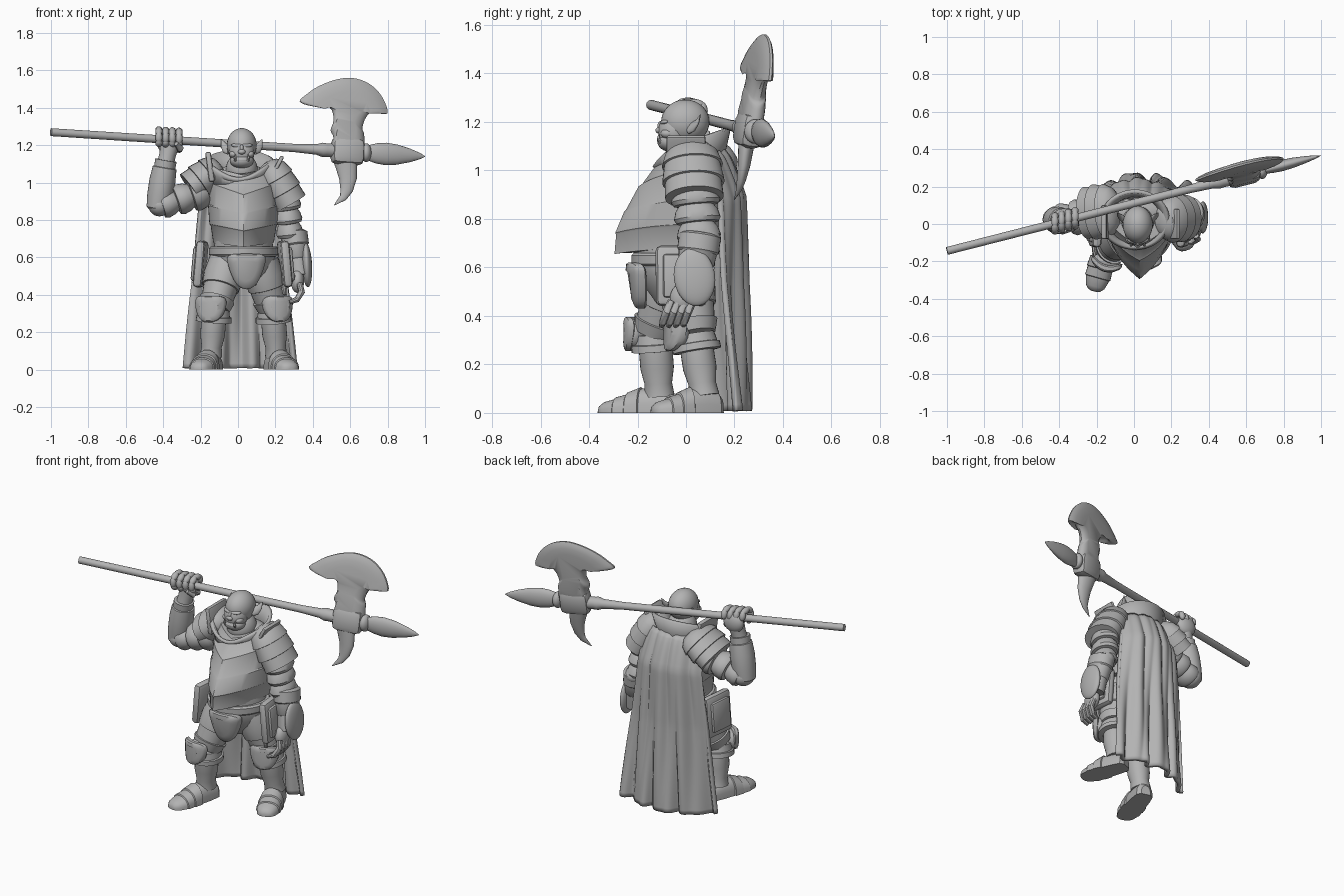
import bpy, bmesh
from math import sin, cos, pi, radians
from mathutils import Vector as V, Euler

if "Cube" in bpy.data.objects:
    bpy.data.objects.remove(bpy.data.objects["Cube"])

grey = bpy.data.materials.new("plain_grey")
grey.use_nodes = True
grey.diffuse_color = (0.45, 0.45, 0.45, 1)
grey.node_tree.nodes["Principled BSDF"].inputs["Base Color"].default_value = (0.45, 0.45, 0.45, 1)


def finish(name, bm, angle=35):
    bmesh.ops.recalc_face_normals(bm, faces=bm.faces[:])
    me = bpy.data.meshes.new(name)
    bm.to_mesh(me)
    bm.free()
    me.materials.append(grey)
    me.shade_smooth()
    me.set_sharp_from_angle(angle=radians(angle))
    ob = bpy.data.objects.new(name, me)
    bpy.context.collection.objects.link(ob)
    return ob


def loft(name, rings, caps=True, closed=True, angle=35):
    bm = bmesh.new()
    rows = [[bm.verts.new(p) for p in ring] for ring in rings]
    n = len(rows[0])
    for lo, hi in zip(rows, rows[1:]):
        for i in range(n if closed else n - 1):
            j = (i + 1) % n
            bm.faces.new((lo[i], lo[j], hi[j], hi[i]))
    if caps:
        bm.faces.new(rows[0])
        bm.faces.new(rows[-1])
    return finish(name, bm, angle)


def sweep(name, pts, radii, squash=1.0, n=20):
    """Round tube along points; squash scales its depth."""
    pts = [V(p) for p in pts]
    rings = []
    for i, (p, r) in enumerate(zip(pts, radii)):
        d = (pts[min(i + 1, len(pts) - 1)] - pts[max(i - 1, 0)]).normalized()
        side = V((0, 1, 0)).cross(d).normalized()
        deep = d.cross(side)
        rings.append([p + side * r * cos(2 * pi * k / n) + deep * r * squash * sin(2 * pi * k / n)
                      for k in range(n)])
    return loft(name, rings)


def limb(name, a, b, profile, squash=1.0):
    a, b = V(a), V(b)
    return sweep(name, [a.lerp(b, t) for t, _ in profile], [r for _, r in profile], squash, 28)


def bands(count, r0, r1, bulge=0.012):
    """Profile of overlapping rounded armour rings."""
    out = []
    for i in range(count):
        r = r0 + (r1 - r0) * i / max(count - 1, 1)
        for t, extra in ((0.02, -bulge), (0.3, 0.0), (0.75, bulge * 0.6), (0.98, 0.0)):
            out.append(((i + t) / count, r + extra))
    return out


def ball(name, loc, scale, rot=(0, 0, 0)):
    bm = bmesh.new()
    bmesh.ops.create_uvsphere(bm, u_segments=28, v_segments=16, radius=1)
    turn = Euler([radians(a) for a in rot]).to_matrix()
    for v in bm.verts:
        v.co = turn @ (v.co * V(scale)) + V(loc)
    return finish(name, bm, 80)


def box(name, loc, size, rot=(0, 0, 0), bevel=0.015):
    bm = bmesh.new()
    bmesh.ops.create_cube(bm, size=1)
    for v in bm.verts:
        v.co = v.co * V(size)
    bmesh.ops.bevel(bm, geom=bm.edges[:], offset=bevel, segments=2, affect='EDGES', profile=0.5)
    turn = Euler([radians(a) for a in rot]).to_matrix()
    for v in bm.verts:
        v.co = turn @ v.co + V(loc)
    return finish(name, bm)


def plate(name, outline, place, layers):
    """Flat shape with a rounded outline; layers give (scale, half thickness) from rim to middle."""
    pts, n = [V(p) for p in outline], len(outline)
    mid = sum(pts, V((0, 0))) / n
    curve = []
    for i in range(n):
        a, b, c, d = (pts[(i + k) % n] for k in (-1, 0, 1, 2))
        for t in (0, .25, .5, .75):
            curve.append(b + t * (c - a) / 2 + t * t * (a - 2.5 * b + 2 * c - d / 2)
                         + t ** 3 * (1.5 * (b - c) + (d - a) / 2))
    ring = lambda s, off: [place(*(mid + (p - mid) * s), off) for p in curve]
    return loft(name, [ring(s, -o) for s, o in reversed(layers)] + [ring(s, o) for s, o in layers])


def body_ring(z, cx, cy, rx, front, back, keel, rise, n=48):
    ring = []
    for k in range(n):
        s, c = sin(2 * pi * k / n), cos(2 * pi * k / n)
        y = -front * ((1 - keel) * c + keel * (1 - abs(s))) if c > 0 else -back * c
        ring.append(V((cx + rx * s, cy + y, z + rise * rx * abs(s))))
    return ring


# Breastplate with keel and chevron steps
rows = [(.655, .162, .325, .15), (.735, .176, .318, .2), (.742, .183, .322, .2), (.83, .19, .285, .25),
        (.837, .185, .278, .25), (.935, .186, .225, .35), (.942, .18, .212, .35), (1.04, .155, .14, .25)]
loft("breastplate", [body_ring(z, .03, .03, rx, f, .13, .38, k) for z, rx, f, k in rows])
ball("upper_back", (.02, .06, .98), (.19, .11, .12))

# Hips, belt and front guard
loft("hips", [body_ring(z, .03, -.02, rx, f, .12, .1, 0) for z, rx, f in
              ((.45, .1, .1), (.52, .155, .15), (.6, .17, .19), (.7, .15, .2))])
loft("belt", [body_ring(z, .03, -.02, r, r + .02, .14, .1, 0) for z, r in
              ((.605, .175), (.615, .185), (.65, .185), (.66, .175))])
guard = [(-.05, .61), (.045, .62), (.14, .61), (.14, .55), (.1, .46), (.045, .43), (-.01, .46), (-.05, .55)]
plate("groin_guard", guard, lambda x, z, o: V((x, -.2 - .2 * (z - .5) + 3 * (x - .045) ** 2 + o, z)),
      [(1, .015), (.92, .024), (.6, .032)])
for name, s, x in (("left", 1, .25), ("right", -1, -.2)):
    box(name + "_hip_plate", (x, -.02, .565), (.05, .21, .25), (0, -s * 5, s * 6), .022)
    box(name + "_hip_panel", (x + s * .025, -.02, .565), (.03, .15, .18), (0, -s * 5, s * 6), .012)

# Head and face
ball("skull", (.02, -.003, 1.2), (.08, .1, .092))
ball("face", (.02, -.05, 1.16), (.068, .065, .075))
ball("jaw", (.02, -.06, 1.118), (.064, .058, .042))
ball("brow", (.02, -.084, 1.2), (.058, .024, .013), (15, 0, 0))
ball("nose", (.02, -.106, 1.165), (.021, .02, .015))
ball("nose_bridge", (.02, -.1, 1.183), (.011, .018, .022))
ball("lower_lip", (.02, -.103, 1.122), (.036, .016, .011))
ball("neck", (.02, .01, 1.07), (.085, .09, .09))
for name, s in (("left", 1), ("right", -1)):
    x = lambda d: .02 + s * d
    ball(name + "_cheek", (x(.043), -.075, 1.152), (.024, .03, .02))
    sweep(name + "_ear", [(x(.065), .01, 1.17), (x(.082), .03, 1.18), (x(.097), .047, 1.2), (x(.108), .06, 1.23)],
          [.022, .026, .017, .003], .5)
    sweep(name + "_tusk", [(x(.032), -.104, 1.115), (x(.036), -.114, 1.132), (x(.034), -.112, 1.15)],
          [.009, .007, .002], n=10)

# Tall flared collar, lowered at the front
collar = []
for rx, ry, z, tilt in ((.135, .125, .99, 0), (.14, .125, 1.06, .5), (.168, .145, 1.125, 1)):
    collar.append([V((.005 + rx * sin(a), .02 - ry * cos(a),
                      z - tilt * (.05 * cos(a) + .045 * max(0, cos(a)) ** 4)))
                   for a in [2 * pi * k / 48 for k in range(48)]])
ob = loft("collar", collar, caps=False)
ob.modifiers.new("thickness", 'SOLIDIFY').thickness = 0.02

# Shoulder armour
dome = [(0, .02), (.04, .055), (.18, .083), (.4, .097), (.41, .09), (.6, .096), (.72, .099), (.73, .09), (1, .093)]
limb("left_pauldron", (.155, .02, 1.11), (.28, .035, .89), dome, 1.3)
limb("right_pauldron", (-.09, .075, 1.09), (-.255, .06, .97), dome, 1.5)
box("left_neck_guard", (.205, 0, 1.08), (.022, .16, .14), (0, 28, 0), .008)
box("right_neck_guard", (-.15, .01, 1.085), (.03, .18, .16), (0, -8, 0), .01)

# Lowered left arm
limb("left_upper_arm", (.25, .035, .93), (.28, .055, .71), bands(3, .074, .066), 1.25)
ball("left_elbow", (.295, .065, .715), (.062, .08, .055))
limb("left_bracer", (.298, .06, .74), (.33, .025, .5),
     [(0, .058), (.04, .072), (.3, .072), (.33, .066), (.6, .06), (.63, .055), (.9, .056), (1, .055), (1, .035)], 1.2)
ball("left_cuff_plate", (.368, .035, .56), (.028, .085, .12), (8, -3, 0))
ball("left_palm", (.318, -.01, .475), (.036, .056, .065), (-15, 0, 0))
for i in range(4):
    y = -.06 + .029 * i
    sweep("left_finger", [(.33, y, .46), (.34, y - .02, .415), (.315, y - .035, .375), (.275, y - .04, .36)],
          [.017, .018, .016, .011], n=10)
sweep("left_thumb", [(.3, -.04, .5), (.265, -.06, .47), (.245, -.075, .435), (.25, -.08, .4)],
      [.018, .018, .015, .009], n=10)

# Raised right arm
limb("right_upper_arm", (-.17, .05, .96), (-.41, .025, .875), bands(3, .087, .066), 1.15)
ball("right_elbow", (-.42, .025, .88), (.06, .07, .06))
limb("right_bracer", (-.432, .025, .85), (-.385, .015, 1.12),
     [(0, .045), (.05, .06), (.3, .068), (.6, .07), (.85, .064), (.86, .057), (1, .058)], 1.05)
limb("right_wrist", (-.39, .015, 1.09), (-.365, .03, 1.2), [(0, .046), (.5, .044), (1, .05)])


# Polearm shaft line, also used by the gripping hand
def shaft(x):
    return V((x, -.144 + .255 * (x + 1), 1.27 - .065 * (x + 1)))


grip = shaft(-.365)
ball("right_palm", grip + V((0, .03, -.02)), (.066, .036, .062))
for i in range(4):
    c = shaft(-.423 + .036 * i)
    path = [c + V((0, y, z)) for y, z in ((.045, .01), (.035, .046), (-.01, .054), (-.042, .03), (-.042, -.01), (-.02, -.03))]
    for a, b in zip(path, path[1:]):
        ball("right_finger", (a + b) / 2, (.019, (b - a).length / 2 + .012, .018),
             (V((0, 1, 0)).rotation_difference(b - a).to_euler().x * 180 / pi, 0, 0))
sweep("right_thumb", [grip + V(p) for p in ((.05, .03, -.05), (.055, -.02, -.045), (.035, -.05, -.02))], [.02, .019, .012], n=10)

sweep("shaft", [shaft(-1), shaft(.3), shaft(.42), shaft(.45), shaft(.47), shaft(.6)], [.021, .022, .028, .038, .036, .04])
box("axe_socket", shaft(.585), (.18, .1, .145), (-8, 4, 14), .035)
ball("socket_boss", shaft(.685), (.03, .045, .05))
sweep("spear_point", [shaft(x) for x in (.67, .7, .74, .79, .85, .92, .97, 1)],
      [.025, .042, .054, .06, .054, .036, .018, .002], .5)


def blade_place(x, z, off):
    """Tilted blade plane, thicker toward the socket."""
    return V((x, -.144 + .255 * (x + 1) + .15 * (z - 1.166) + off * (1 + 3 * max(0, 1.4 - z)), z))


blade = [(.33, 1.435), (.37, 1.475), (.43, 1.515), (.52, 1.55), (.61, 1.56), (.70, 1.53), (.77, 1.46), (.8, 1.37),
         (.73, 1.385), (.685, 1.35), (.665, 1.29), (.675, 1.25), (.66, 1.14), (.51, 1.14), (.51, 1.24), (.495, 1.28),
         (.51, 1.33), (.5, 1.39), (.45, 1.42), (.39, 1.41)]
plate("axe_blade", blade, blade_place, [(1, .005), (.92, .015), (.8, .023), (.6, .029)])
hook = [(.57, 1.14, .066), (.58, 1.08, .056), (.588, 1.02, .047), (.58, .96, .034), (.562, .92, .02), (.515, .88, .002)]
sweep("back_hook", [blade_place(x, z, 0) for x, z, _ in hook], [r for *_, r in hook], .55)


# Legs and stepped armoured shoes
def leg(side, hip, knee, ankle, toe):
    hip, knee, ankle, toe = V(hip), V(knee), V(ankle), V(toe)
    limb(side + "_thigh", hip, knee, [(0, .1), (.3, .108), (.55, .1), (.56, .092), (.8, .085), (.81, .095), (1, .08)], 1.1)
    limb(side + "_shin", knee, ankle, [(0, .078), (.15, .085), (.16, .094), (.27, .096), (.28, .066), (.55, .066), (.8, .054), (1, .06)], 1.05)
    face = V((toe.x - ankle.x, toe.y - ankle.y, 0)).normalized()
    turn = V((0, -1)).angle_signed(V((face.x, face.y)))
    out = knee + face * .075
    ball(side + "_knee_cap", out, (.075, .045, .065), (0, 0, -turn * 180 / pi))
    across = V((-face.y, face.x, 0))
    shield = [(-.075, .06), (0, .07), (.075, .06), (.08, 0), (.05, -.055), (0, -.07), (-.05, -.055), (-.08, 0)]
    plate(side + "_knee_plate", shield,
          lambda x, z, o: out + across * x + V((0, 0, z)) + face * (.035 + o - 5 * x * x),
          [(1, .01), (.9, .017), (.6, .02)])
    heel = V((ankle.x, ankle.y, 0)) - face * .075
    length = (V((toe.x, toe.y, 0)) - heel).length
    steps = [(0, .03, .06), (.06, .052, .085), (.25, .06, .105), (.45, .063, .1), (.46, .07, .106), (.62, .073, .085),
             (.63, .068, .077), (.77, .07, .065), (.78, .065, .058), (.92, .052, .045), (.98, .034, .03), (1, .015, .015)]
    rings = [[heel + face * length * t + across * w * cos(a) + V((0, 0, h * max(0, sin(a)) ** .7))
              for a in [2 * pi * k / 28 for k in range(28)]] for t, w, h in steps]
    loft(side + "_shoe", rings)


leg("right", (-.055, -.04, .58), (-.125, -.13, .325), (-.145, -.11, .07), (-.215, -.36, 0))
leg("left", (.115, -.01, .58), (.185, .035, .325), (.205, .075, .07), (.285, -.14, 0))

# Long cape with folds that deepen toward the hem, drawn forward on its right side
cape = []
for j in range(41):
    v = j / 40
    row = []
    for i in range(81):
        u = i / 40 - 1
        base = .15 + .08 * min(1, v / .18) ** .7 + .035 * max(0, v - .5) - .085 * v * max(0, -u) ** 1.5
        fold = (.004 + .018 * v) * sin(u * 12 + 2.5 * v) + (.003 + .007 * v) * sin(u * 23 + 2 - 2 * v)
        row.append(V((.01 + u * (.185 + .11 * v ** .8) + .008 * v * sin(u * 9),
                      base - (.09 - .03 * v) * u * u + fold, .008 + 1.072 * (1 - v) - .02 * (1 - v) * u * u)))
    cape.append(row)
ob = loft("cape", cape, caps=False, closed=False, angle=60)
cloth = ob.modifiers.new("thickness", 'SOLIDIFY')
cloth.thickness = 0.025
cloth.offset = 0
